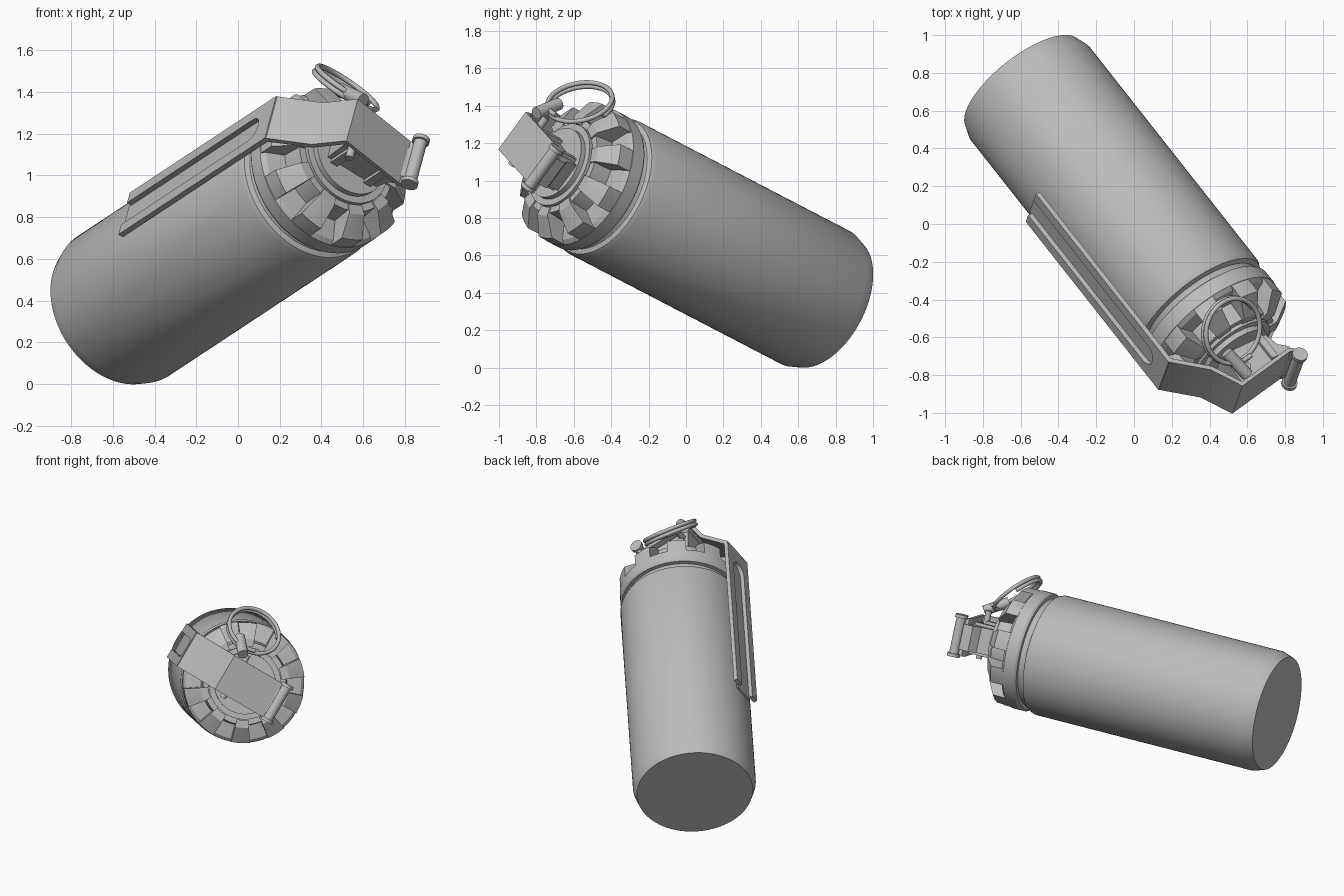
import bpy, bmesh, math
from mathutils import Matrix, Vector

if "Cube" in bpy.data.objects:
    bpy.data.objects.remove(bpy.data.objects["Cube"], do_unlink=True)

# Canister frame: local Z along the body, local X towards the lever
Z = Vector((0.573, -0.727, 0.378)).normalized()
X = Vector((-0.79, -0.37, 0.485))
X = (X - Z * X.dot(Z)).normalized()
Y = Z.cross(X)
M = Matrix.Translation((-0.59, 0.742, 0.348)) @ Matrix((X, Y, Z)).transposed().to_4x4()

metal = bpy.data.materials.new("grey metal")
metal.use_nodes = True
GREY = (0.5, 0.5, 0.5, 1)
metal.diffuse_color = GREY
metal.node_tree.nodes["Principled BSDF"].inputs["Base Color"].default_value = GREY


def finish(bm, name):
    bmesh.ops.remove_doubles(bm, verts=bm.verts, dist=0.0001)
    bmesh.ops.recalc_face_normals(bm, faces=bm.faces)
    me = bpy.data.meshes.new(name)
    bm.to_mesh(me)
    bm.free()
    me.transform(M)
    me.materials.append(metal)
    ob = bpy.data.objects.new(name, me)
    bpy.context.scene.collection.objects.link(ob)
    bpy.ops.object.select_all(action="DESELECT")
    ob.select_set(True)
    bpy.context.view_layer.objects.active = ob
    bpy.ops.object.shade_smooth_by_angle(angle=math.radians(30))


def lathe(bm, profile, steps, start=0.0, sweep=math.tau):
    """Spin a radius/height profile; a partial sweep is closed and capped."""
    full = sweep == math.tau
    rings = []
    for i in range(steps if full else steps + 1):
        a = start + sweep * i / steps
        rings.append([bm.verts.new((r * math.cos(a), r * math.sin(a), s)) for r, s in profile])
    n = len(profile)
    for i in range(steps):
        p, q = rings[i], rings[(i + 1) % len(rings)]
        for j in range(n - 1 if full else n):
            k = (j + 1) % n
            bm.faces.new((p[j], q[j], q[k], p[k]))
    if not full:
        bm.faces.new(rings[0])
        bm.faces.new(rings[-1])


def prism(bm, points, place, lo, hi):
    """Extrude a flat outline between two depths."""
    a = [bm.verts.new(place(u, v, lo)) for u, v in points]
    b = [bm.verts.new(place(u, v, hi)) for u, v in points]
    bm.faces.new(a)
    bm.faces.new(b)
    for i in range(len(a)):
        k = (i + 1) % len(a)
        bm.faces.new((a[i], a[k], b[k], b[i]))


def side(u, v, d):
    return (u, d, v)


def flat(u, v, d):
    return (d, u, v)


def box(bm, lo, hi):
    prism(bm, [(lo[1], lo[2]), (hi[1], lo[2]), (hi[1], hi[2]), (lo[1], hi[2])], flat, lo[0], hi[0])


def rod(bm, p, q, r, segments=20):
    p, q = Vector(p), Vector(q)
    turn = (q - p).to_track_quat("Z", "Y").to_matrix().to_4x4()
    bmesh.ops.create_cone(bm, cap_ends=True, segments=segments, radius1=r, radius2=r,
                          depth=(q - p).length, matrix=Matrix.Translation((p + q) / 2) @ turn)


# Body with chamfered base and rolled shoulder
bm = bmesh.new()
lathe(bm, [(0, 0), (0.377, 0), (0.4, 0.07), (0.4, 1.615), (0.39, 1.64), (0.365, 1.65),
           (0.36, 1.66), (0.36, 1.7), (0, 1.7)], 96)
finish(bm, "canister_body")

# Cap flange and stepped neck
bm = bmesh.new()
lathe(bm, [(0, 1.69), (0.385, 1.69), (0.395, 1.705), (0.395, 1.78), (0.375, 1.8), (0.28, 1.82),
           (0.27, 1.93), (0.235, 1.93), (0.235, 1.95), (0.2, 1.95), (0.2, 1.98), (0, 1.98)], 80)
finish(bm, "cap_flange")

# Ring of sloped teeth
bm = bmesh.new()
for i in range(10):
    lathe(bm, [(0.24, 1.78), (0.393, 1.78), (0.393, 1.87), (0.29, 1.94), (0.24, 1.94)],
          6, math.radians(36 * i), math.radians(18))
finish(bm, "cap_teeth")

# Valve block under the lever, with side ribs
bm = bmesh.new()
prism(bm, [(0.12, 1.94), (-0.16, 1.94), (-0.19, 2.06), (-0.24, 2.1), (-0.24, 2.17),
           (-0.17, 2.14), (0.13, 2.19)], side, -0.085, 0.085)
for sign in (-1, 1):
    for x in (-0.14, 0.06):
        box(bm, (x, sign * 0.08, 1.95), (x + 0.04, sign * 0.105, 2.13))
finish(bm, "valve_block")

# Lever strip with a long round-ended channel
W, H = 0.127, 0.066
outline = [(-W, 0.68), (-W, 1.905), (W, 1.905), (W, 0.68), (H, 0.68)]
for i in range(13):
    a = math.pi * i / 12
    outline.append((H * math.cos(a), 1.735 + H * math.sin(a)))
outline.append((-H, 0.68))
bm = bmesh.new()
prism(bm, outline, flat, 0.41, 0.437)
box(bm, (0.401, -H - 0.01, 0.66), (0.411, H + 0.01, 1.81))
finish(bm, "lever_strip")

# Bent lever head reaching over the valve to the hinge
outer = [(0.437, 1.85), (0.432, 1.907), (0.26, 2.05), (0.167, 2.215), (-0.2, 2.15), (-0.23, 2.165)]
inner = [(-0.23, 2.14), (-0.2, 2.128), (0.152, 2.192), (0.24, 2.034), (0.411, 1.89), (0.411, 1.85)]
bm = bmesh.new()
prism(bm, outer + inner, side, -W, W)
finish(bm, "lever_head")

# Hinge pin with heads
bm = bmesh.new()
rod(bm, (-0.23, -0.135, 2.195), (-0.23, 0.135, 2.195), 0.032)
for sign in (-1, 1):
    rod(bm, (-0.23, sign * 0.118, 2.195), (-0.23, sign * 0.14, 2.195), 0.042)
finish(bm, "hinge_pin")

# Safety pin through the valve and its eye tab
inv = M.inverted()
bm = bmesh.new()
rod(bm, (0.09, -0.17, 2.14), (0.09, 0.15, 2.14), 0.02)
rod(bm, inv @ Vector((0.49, -0.68, 1.41)), inv @ Vector((0.6, -0.8, 1.36)), 0.034)
finish(bm, "safety_pin")

# Coiled pull ring
normal = Vector((0.54, -0.17, 0.82)).normalized()
u = normal.orthogonal().normalized()
v = normal.cross(u)
centre = Vector((0.52, -0.565, 1.415))
curve = bpy.data.curves.new("pull_ring", "CURVE")
curve.dimensions = "3D"
curve.bevel_depth = 0.013
curve.bevel_resolution = 3
curve.use_fill_caps = True
spline = curve.splines.new("POLY")
count = 90
spline.points.add(count - 1)
for i, point in enumerate(spline.points):
    t = i / (count - 1)
    a = t * math.tau * 1.75
    pos = centre + 0.174 * (u * math.cos(a) + v * math.sin(a)) + normal * (t - 0.5) * 0.045
    point.co = (*pos, 1)
curve.materials.append(metal)
bpy.context.scene.collection.objects.link(bpy.data.objects.new("pull_ring", curve))
